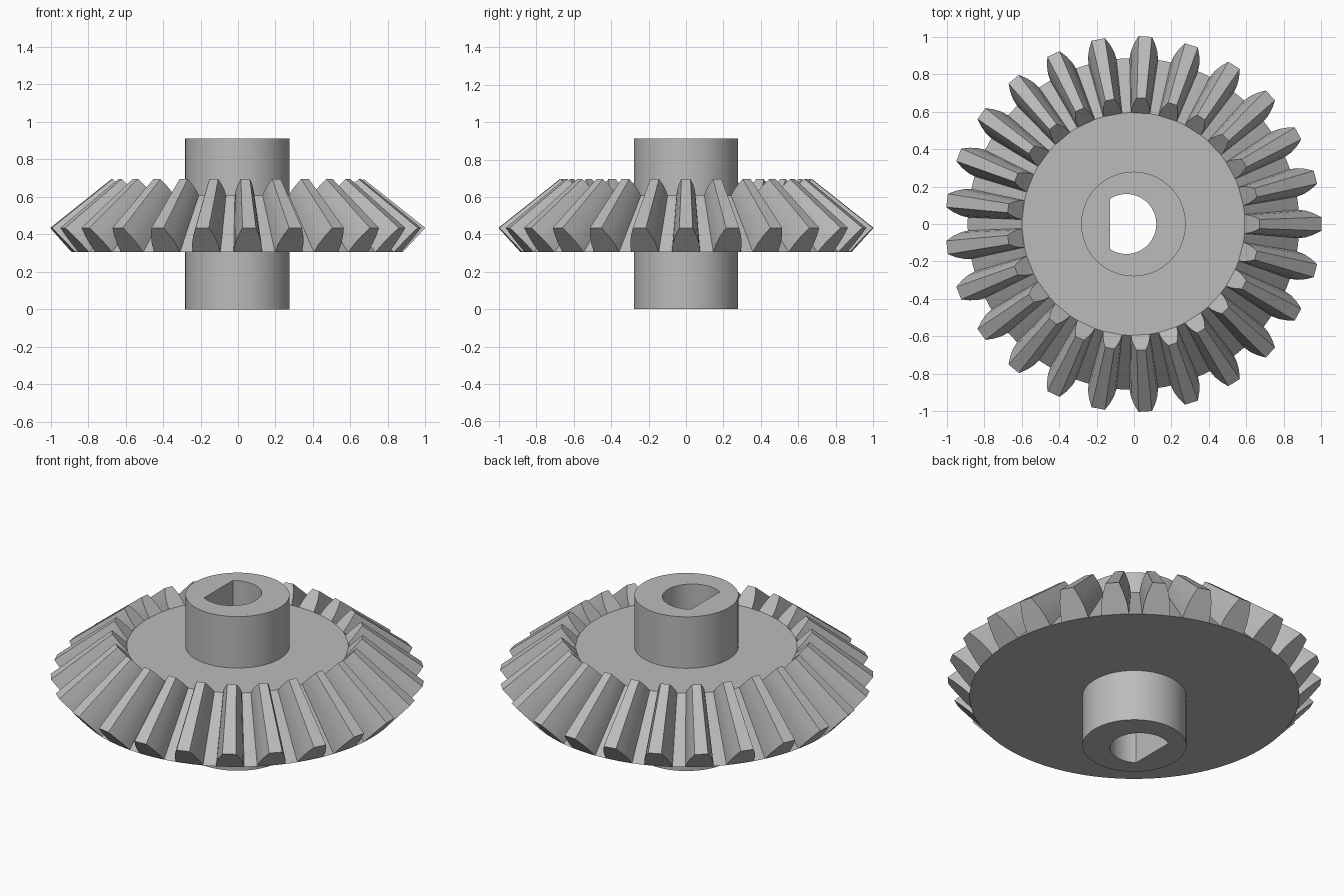
import bpy, bmesh
from math import sin, cos, pi, acos

old = bpy.data.objects.get("Cube")
if old:
    bpy.data.objects.remove(old, do_unlink=True)

CENTRE_X = -0.003        # odd tooth count leaves the axis just off centre
TEETH = 25
APEX_Z = 1.23            # all tooth lines converge on this point of the axis
SHRINK = 0.672           # inner tooth end relative to the outer end
ROOT_R, ROOT_Z = 0.885, 0.305
TIP_R, TIP_Z = 1.003, 0.435
HUB_R, HUB_TOP = 0.279, 0.913
SEGMENTS = 96

steel = bpy.data.materials.new("plain_grey_steel")
steel.use_nodes = True
GREY = (0.5, 0.5, 0.5, 1)
steel.diffuse_color = GREY
steel.node_tree.nodes["Principled BSDF"].inputs["Base Color"].default_value = GREY


def make_object(name, bm):
    bmesh.ops.recalc_face_normals(bm, faces=bm.faces)
    mesh = bpy.data.meshes.new(name)
    bm.to_mesh(mesh)
    bm.free()
    mesh.materials.append(steel)
    obj = bpy.data.objects.new(name, mesh)
    obj.location.x = CENTRE_X
    bpy.context.collection.objects.link(obj)
    return obj


def smooth(obj, degrees):
    bpy.ops.object.select_all(action='DESELECT')
    obj.select_set(True)
    bpy.context.view_layer.objects.active = obj
    bpy.ops.object.shade_smooth_by_angle(angle=degrees * pi / 180)


def prism(bm, outline, z0, z1):
    face = bm.faces.new([bm.verts.new((x, y, z0)) for x, y in outline])
    new = bmesh.ops.extrude_face_region(bm, geom=[face])["geom"]
    verts = [v for v in new if isinstance(v, bmesh.types.BMVert)]
    bmesh.ops.translate(bm, vec=(0, 0, z1 - z0), verts=verts)


def toward_apex(r, z):
    return r * SHRINK, APEX_Z - (APEX_Z - z) * SHRINK


# Hub: full-height cylinder
bm = bmesh.new()
ring = [(HUB_R * cos(2 * pi * i / SEGMENTS), HUB_R * sin(2 * pi * i / SEGMENTS))
        for i in range(SEGMENTS)]
prism(bm, ring, 0, HUB_TOP)
hub = make_object("hub", bm)

# D-shaped bore, cut through the hub
BORE_X, BORE_R, FLAT = -0.038, 0.16, 0.086
sweep = acos(-FLAT / BORE_R)
bm = bmesh.new()
prism(bm, [(BORE_X + BORE_R * cos(a), BORE_R * sin(a))
           for a in (-sweep + 2 * sweep * i / 48 for i in range(49))], -0.1, 1.1)
cutter = make_object("bore_cutter", bm)
cutter.hide_render = True
cut = hub.modifiers.new("bore", 'BOOLEAN')
cut.operation = 'DIFFERENCE'
cut.solver = 'EXACT'
cut.object = cutter
bpy.context.view_layer.objects.active = hub
bpy.ops.object.modifier_apply(modifier=cut.name)
bpy.data.objects.remove(cutter, do_unlink=True)
smooth(hub, 30)

# Gear blank: truncated cone ring around the hub
top_r, top_z = toward_apex(ROOT_R, ROOT_Z)
inner = HUB_R - 0.01
profile = [(inner, ROOT_Z), (ROOT_R, ROOT_Z), (top_r, top_z), (inner, top_z)]
bm = bmesh.new()
loops = [[bm.verts.new((r * cos(2 * pi * i / SEGMENTS), r * sin(2 * pi * i / SEGMENTS), z))
          for i in range(SEGMENTS)] for r, z in profile]
for k in range(4):
    a, b = loops[k], loops[(k + 1) % 4]
    for i in range(SEGMENTS):
        j = (i + 1) % SEGMENTS
        bm.faces.new((a[i], a[j], b[j], b[i]))
blank = make_object("gear_blank", bm)
smooth(blank, 30)

# Teeth: curved-flank section lofted toward the apex
flank = [(0, 0.076), (0.33, 0.071), (0.67, 0.057), (1, 0.036)]
section = [(t, w) for t, w in flank] + [(t, -w) for t, w in reversed(flank)]
bm = bmesh.new()
for n in range(TEETH):
    turn = 2 * pi * n / TEETH
    outer, innr = [], []
    for t, w in section:
        r = ROOT_R + (TIP_R - ROOT_R) * t
        z = ROOT_Z + (TIP_Z - ROOT_Z) * t
        angle = turn + w / r
        r2, z2 = toward_apex(r, z)
        outer.append(bm.verts.new((r * cos(angle), r * sin(angle), z)))
        innr.append(bm.verts.new((r2 * cos(angle), r2 * sin(angle), z2)))
    bm.faces.new(outer)
    bm.faces.new(innr)
    for i in range(len(section)):
        j = (i + 1) % len(section)
        bm.faces.new((outer[i], outer[j], innr[j], innr[i]))
teeth = make_object("bevel_teeth", bm)
smooth(teeth, 20)
